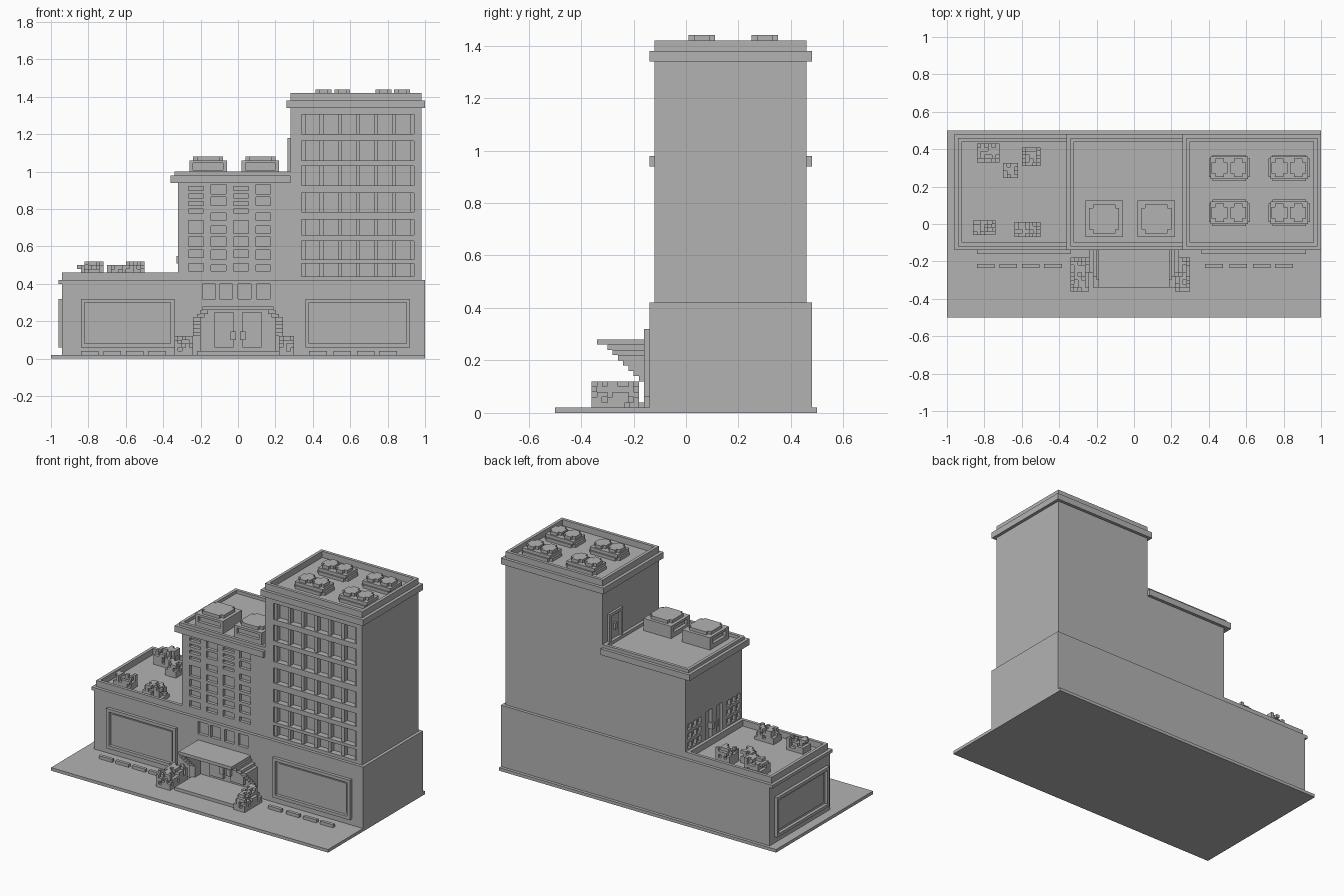
import bpy, bmesh, random
from mathutils import Matrix, Vector

cube = bpy.data.objects.get("Cube")
if cube:
    bpy.data.objects.remove(cube, do_unlink=True)

grey = bpy.data.materials.new("plain_grey")
grey.use_nodes = True
tone = (.45, .45, .45, 1)
grey.diffuse_color = tone
grey.node_tree.nodes["Principled BSDF"].inputs["Base Color"].default_value = tone
V = .02  # module: thickness of walls, ledges and steps


def make(name, bm):
    mesh = bpy.data.meshes.new(name)
    bm.to_mesh(mesh)
    bm.free()
    mesh.materials.append(grey)
    ob = bpy.data.objects.new(name, mesh)
    bpy.context.collection.objects.link(ob)
    return ob


def boxes(name, items):
    """One object out of boxes given as (x range, y range, z range)."""
    bm = bmesh.new()
    for spans in items:
        size = [b - a for a, b in spans]
        mid = Vector([(a + b) / 2 for a, b in spans])
        bmesh.ops.create_cube(bm, size=1, matrix=Matrix.Translation(mid) @ Matrix.Diagonal((*size, 1)))
    return make(name, bm)


def carve(ob, items):
    """Cut boxes out of an object."""
    cutter = boxes("cutter", items)
    cutter.hide_render = True
    mod = ob.modifiers.new("carve", "BOOLEAN")
    mod.operation, mod.solver, mod.object = "DIFFERENCE", "EXACT", cutter
    bpy.context.view_layer.objects.active = ob
    bpy.ops.object.modifier_apply(modifier=mod.name)
    bpy.data.objects.remove(cutter, do_unlink=True)


def ring(a, b, c, d, t=V):
    """Four strips framing the rectangle a..b by c..d."""
    return [((a, b), (c, c + t)), ((a, b), (d - t, d)),
            ((a, a + t), (c + t, d - t)), ((b - t, b), (c + t, d - t))]


def grow(span, amount):
    return (span[0] - amount, span[1] + amount)


def parapet(name, xs, ys, zs):
    boxes(name, [(p, q, zs) for p, q in ring(*xs, *ys)])


def notched(xs, ys, zs):
    """Block with notched corners, as two crossing boxes."""
    return [(xs, grow(ys, -V), zs), (grow(xs, -V), ys, zs)]


FRONT, BACK = -.12, .46
depth = (FRONT, BACK)
deep = grow(depth, V)
ROOF = .42  # top of the ground storey

# Ground slab and ground storey
boxes("ground_slab", [((-1, 1), (-.5, .5), (0, V))])
base = boxes("ground_storey", [((-.94, 1), deep, (V, ROOF))])
wall = deep[0]
cuts = [((x, x + .07), (wall - V, wall + V), (.32, .40)) for x in (-.19, -.1, 0, .1)]
cuts.append(((-.2, .2), (wall - V, wall + 2 * V), (.04, .26)))
carve(base, cuts)
boxes("wing_ledge", [((-.96, -.94), deep, (ROOF - V, ROOF))])
parapet("wing_parapet", (-.94, -.32), depth, (ROOF, ROOF + 2 * V))

# Middle block with alternating window columns
block = boxes("middle_block", [((-.32, .28), depth, (ROOF, .96))])
slits = [(.9, .92), (.86, .88), (.82, .84), (.78, .8), (.67, .74), (.6, .65), (.54, .58), (.47, .51)]
panes = [(.88, .93), (.82, .865), (.74, .78), (.67, .71), (.6, .65), (.53, .58), (.47, .5)]
cuts = []
for i in range(4):
    x = -.265 + i * .12
    cuts += [((x, x + .08), (FRONT - V, FRONT + V), z) for z in ((slits, panes)[i % 2])]
# Terrace windows and double door on the left wall
side = (-.34, -.30)
for start in (-.1, .3):
    for col in range(3):
        y = start + col * .05
        cuts += [(side, (y, y + .035), (z, z + .04)) for z in (.47, .53, .59)]
cuts += [(side, (y, y + .06), (ROOF + V, .64)) for y in (.08, .19)]
carve(block, cuts)
boxes("terrace_door_handles", [((-.33, -.30), (y, y + V), (.51, .55)) for y in (.13, .18)])
boxes("middle_cornice", [((-.36, .28), deep, (.94, .98))])
parapet("middle_parapet", (-.34, .28), depth, (.98, 1))

# Tower with recessed window bands and set-back mullions
tower = boxes("tower", [((.28, .98), depth, (ROOF, 1.38))])
bands = [(1.2, 1.305), (1.06, 1.165), (.925, 1.03), (.785, .885), (.66, .745), (.53, .63), (.44, .51)]
carve(tower, [((.34, .94), (FRONT - V, FRONT + 2 * V), z) for z in bands])
boxes("tower_mullions", [((x, x + V), (FRONT + V / 2, FRONT + 2 * V), z)
                         for z in bands for x in [.34 + .097 * i for i in range(7)]])
boxes("tower_cornice", [((.26, 1), deep, (1.34, 1.38))])
parapet("tower_parapet", (.28, .98), depth, (1.38, 1.42))

# Roof door on the tower's left wall
boxes("roof_door_frame", [((.265, .28), (a, b), z) for (a, b), z in ring(.27, .41, .98, 1.18)])
boxes("roof_door_handle", [((.265, .28), (.33, .35), (1.06, 1.1))])

# Roof fan units on the tower
for n, (x, y) in enumerate([(x, y) for x in (.4, .72) for y in (-.01, .23)], 1):
    lower = ((x, x + .22), (y, y + .14))
    boxes(f"fan_housing_{n}", notched(*lower, (1.38, 1.4))
          + [(grow(lower[0], -V / 2), grow(lower[1], -V / 2), (1.4, 1.42))])
    fans = []
    for fx in (x + .015, x + .115):
        fans += notched((fx, fx + .085), (y + .02, y + .12), (1.41, 1.44))
    boxes(f"fan_caps_{n}", fans)

# Cooling units on the middle roof
for n, x in enumerate((-.26, .02), 1):
    xs, ys = (x, x + .2), (-.07, .125)
    unit = boxes(f"cooling_unit_{n}", [(xs, ys, (.97, 1.06))])
    slot = (1.01, 1.045)
    carve(unit, [(grow(xs, -V), (ys[0] - V, ys[0] + V), slot),
                 ((xs[0] - V, xs[0] + V), grow(ys, -.03), slot)])
    boxes(f"cooling_cap_{n}", notched(grow(xs, -V), grow(ys, -V), (1.06, 1.08)))

# Display frames on the front and left walls
for name, a, b in (("left", -.84, -.34), ("right", .36, .92)):
    strips = [(p, (wall - V, wall), q) for p, q in ring(a, b, .06, .32)]
    panel = ((a + .035, b - .035), (wall - V / 4, wall), (.095, .285))
    boxes(f"{name}_display_frame", strips + [panel])
strips = [((-.96, -.94), p, q) for p, q in ring(-.11, .43, .06, .32)]
boxes("side_display_frame", strips + [((-.945, -.94), (-.07, .39), (.095, .285))])

# Low kerb strips in front
kerbs = [-.84, -.72, -.6, -.48, .38, .51, .635, .755]
boxes("kerb_strips", [((x, x + .095), (-.235, -.215), (V, 2 * V)) for x in kerbs])

# Entrance: step, canopy, stepped brackets, jambs and doors
boxes("entrance_step", [((-.22, .22), (-.34, wall), (V, 2 * V))])
boxes("entrance_canopy", [((-.19, .19), (-.34, wall), (.26, .28))])
brackets = []
for sign in (-1, 1):
    for i in range(7):
        outer = min(.2 + V * i, .24)
        xs = sorted((sign * (outer - 2 * V), sign * outer))
        top = .26 - V * i
        brackets.append((xs, (-.3 + V * i, wall), (top - V, top)))
    brackets.append((sorted((sign * .2, sign * .24)), (wall - V, wall), (V, .12)))
boxes("entrance_brackets", brackets)
boxes("entrance_doors", [((x, x + .1), (wall + V, wall + 2 * V), (.06, .25)) for x in (-.125, .025)])
boxes("door_handles", [((x, x + .03), (wall, wall + V), (.1, .145)) for x in (-.04, .01)])

# Shrubs built from small cubes, denser below and sparser above
random.seed(4)


def shrub(name, x, y, z, nx, ny, layers):
    items = []
    for k in range(layers):
        for i in range(nx):
            for j in range(ny):
                rim = i in (0, nx - 1) or j in (0, ny - 1)
                chance = 1 - k / layers * (.9 if rim else .35)
                if random.random() < chance:
                    items.append(tuple((c + V * n, c + V * (n + 1)) for c, n in ((x, i), (y, j), (z, k))))
    boxes(name, items)


shrub("left_entrance_shrub", -.34, -.36, V, 5, 9, 5)
shrub("right_entrance_shrub", .22, -.36, V, 4, 9, 5)
spots = [(-.84, .33, 6, 5, 5), (-.6, .31, 5, 5, 5), (-.7, .245, 4, 4, 4),
         (-.86, -.06, 6, 4, 4), (-.64, -.07, 7, 4, 4)]
for n, (x, y, nx, ny, layers) in enumerate(spots, 1):
    shrub(f"roof_shrub_{n}", x, y, ROOF, nx, ny, layers)
